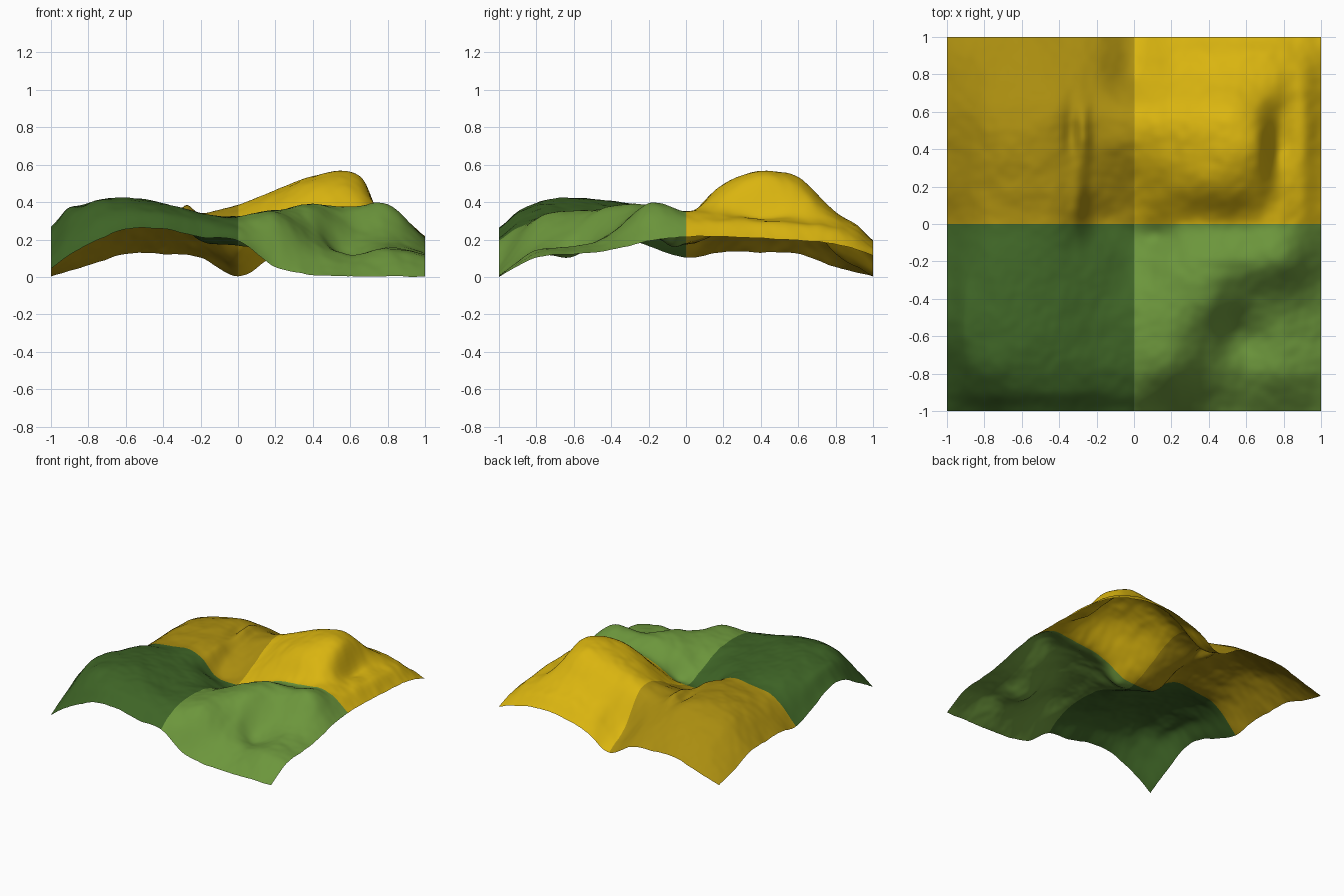
import bpy, bmesh, math
from mathutils import Vector, noise

if "Cube" in bpy.data.objects:
    bpy.data.objects.remove(bpy.data.objects["Cube"])

# Coarse control heights in cm: rows run from y=1 to y=-1, columns from x=-1 to x=1
ROWS = [
    (1, 7, 13, 13, 11, 1, 12, 18, 20, 18, 12),
    (6, 20, 26, 28, 24, 13, 27, 34, 35, 30, 18),
    (13, 29, 35, 38, 34, 37, 45, 52, 52, 33, 20),
    (14, 31, 38, 38, 33, 37, 46, 54, 56, 34, 21),
    (14, 30, 36, 37, 27, 27, 39, 49, 49, 35, 22),
    (11, 30, 34, 35, 20, 19, 26, 32, 34, 35, 22),
    (17, 36, 38, 36, 30, 23, 33, 39, 38, 39, 20),
    (25, 39, 41, 38, 33, 31, 36, 38, 26, 23, 15),
    (26, 40, 43, 40, 34, 33, 36, 27, 13, 17, 13),
    (16, 37, 40, 38, 34, 31, 31, 17, 12, 15, 11),
    (5, 18, 26, 26, 22, 20, 6, 2, 1, 1, 1),
]
H = [[v / 100 for v in r] for r in reversed(ROWS)]

# Local details: x, y, radius x, radius y, height
DETAILS = [
    (0.12, -0.07, 0.10, 0.08, -0.06),    # central pit
    (-0.34, 0.50, 0.04, 0.14, -0.03),    # gully beside the ridge
    (-0.27, 0.48, 0.04, 0.14, 0.04),     # ridge crest
    (-0.10, 0.43, 0.09, 0.06, 0.015),    # knob in the valley
    (-0.30, 0.12, 0.05, 0.15, 0.04),     # plateau rim west of the pit
    (0.67, 0.40, 0.05, 0.16, 0.03),      # steep east side of the hill
    (0.76, 0.40, 0.05, 0.18, -0.05),     # foot of the hill
    (0.91, 0.45, 0.06, 0.38, 0.035),     # eastern shelf
    (0.50, 0.91, 0.40, 0.06, 0.02),      # northern shoulder
    (-0.91, -0.52, 0.06, 0.36, 0.04),    # western shoulder
    (-0.45, -0.91, 0.45, 0.06, 0.02),    # southern shoulder
    (0.52, -0.58, 0.08, 0.10, -0.03),    # hollow below the terrace
]


def spline(p, t):
    a, b, c, d = p
    return b + 0.5 * t * (c - a + t * (2*a - 5*b + 4*c - d + t * (3*(b - c) + d - a)))


def sample(values, u):
    n = len(values) - 1
    i = max(0, min(int(u), n - 1))
    a = values[i - 1] if i > 0 else 2 * values[0] - values[1]
    d = values[i + 2] if i + 2 <= n else 2 * values[n] - values[n - 1]
    return spline((a, values[i], values[i + 1], d), u - i)


def height(x, y):
    u, v = (x + 1) * 5, (y + 1) * 5
    z = sample([sample(row, u) for row in H], v)
    for cx, cy, rx, ry, h in DETAILS:
        z += h * math.exp(-((x - cx) / rx) ** 2 - ((y - cy) / ry) ** 2)
    z += 0.006 * noise.noise(Vector((x * 9, y * 9, 3)))
    z += 0.003 * noise.noise(Vector((x * 19, y * 19, 7)))
    return max(z, 0.0)


def material(name, rgb):
    m = bpy.data.materials.new(name)
    m.diffuse_color = (*rgb, 1)
    m.use_nodes = True
    m.node_tree.nodes["Principled BSDF"].inputs["Base Color"].default_value = m.diffuse_color
    return m


# Terrain sheet
bm = bmesh.new()
bmesh.ops.create_grid(bm, x_segments=140, y_segments=140, size=1)
for v in bm.verts:
    v.co.z = height(v.co.x, v.co.y)
low = min(v.co.z for v in bm.verts)
for v in bm.verts:
    v.co.z -= low
# One colour per quadrant
for f in bm.faces:
    c = f.calc_center_median()
    f.material_index = (1 if c.x > 0 else 0) + (2 if c.y > 0 else 0)
    f.smooth = True
mesh = bpy.data.meshes.new("terrain")
bm.to_mesh(mesh)
bm.free()
for name, rgb in (("dark green", (0.048, 0.127, 0.019)),
                  ("light green", (0.15, 0.305, 0.045)),
                  ("dark yellow", (0.40, 0.265, 0.005)),
                  ("bright yellow", (0.70, 0.46, 0.005))):
    mesh.materials.append(material(name, rgb))
bpy.context.collection.objects.link(bpy.data.objects.new("terrain", mesh))
